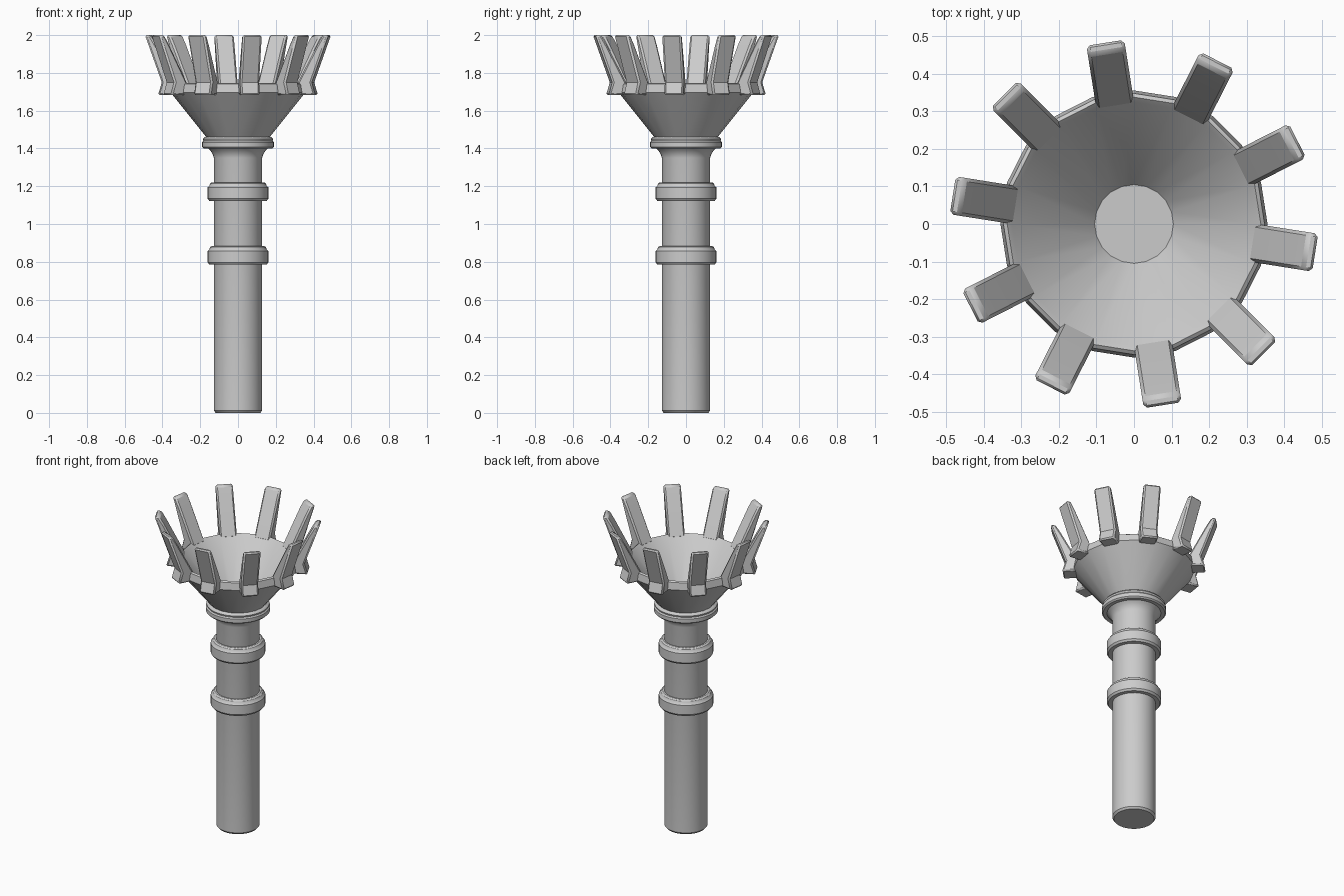
import bpy, bmesh
from math import cos, sin, pi, radians

if "Cube" in bpy.data.objects:
    bpy.data.objects.remove(bpy.data.objects["Cube"])


def finish(name, bm, angle):
    bmesh.ops.recalc_face_normals(bm, faces=bm.faces)
    me = bpy.data.meshes.new(name)
    bm.to_mesh(me)
    bm.free()
    ob = bpy.data.objects.new(name, me)
    bpy.context.collection.objects.link(ob)
    bpy.ops.object.select_all(action='DESELECT')
    ob.select_set(True)
    bpy.context.view_layer.objects.active = ob
    bpy.ops.object.shade_smooth_by_angle(angle=radians(angle))
    return ob


def lathe(name, profile, sides, angle=35, closed=False):
    """Revolve (radius, z) points; open profiles get end caps."""
    bm = bmesh.new()
    rings = [[bm.verts.new((r * cos(2 * pi * i / sides), r * sin(2 * pi * i / sides), z))
              for i in range(sides)] for r, z in profile]
    pairs = list(zip(rings, rings[1:]))
    if closed:
        pairs.append((rings[-1], rings[0]))
    else:
        bm.faces.new(rings[0])
        bm.faces.new(rings[-1])
    for a, b in pairs:
        for i in range(sides):
            j = (i + 1) % sides
            bm.faces.new((a[i], a[j], b[j], b[i]))
    return finish(name, bm, angle)


# Handle with flared neck
lathe("handle", [(0.118, 0), (0.128, 0.012), (0.128, 1.35), (0.134, 1.37),
                 (0.147, 1.39), (0.165, 1.405), (0.165, 1.45)], 40)

# Two grip rings
for name, z in (("lower_ring", 0.785), ("upper_ring", 1.122)):
    lathe(name, [(0.12, z), (0.152, z), (0.161, z + 0.012), (0.161, z + 0.072),
                 (0.152, z + 0.08), (0.148, z + 0.092), (0.138, z + 0.099),
                 (0.12, z + 0.099)], 40, closed=True)

# Collar under the cup
lathe("collar", [(0.12, 1.40), (0.182, 1.40), (0.19, 1.408), (0.19, 1.432),
                 (0.183, 1.44), (0.186, 1.45), (0.178, 1.459), (0.16, 1.464),
                 (0.12, 1.464)], 40, closed=True)

# Faceted hollow cup
lathe("cup", [(0.155, 1.445), (0.168, 1.46), (0.348, 1.685), (0.356, 1.695),
              (0.348, 1.74), (0.338, 1.747), (0.325, 1.735), (0.105, 1.472)], 20, angle=15)

# Ten prongs on alternate cup facets: side outline (radius, z) given a width
outline = [(0.32, 1.735), (0.43, 1.945), (0.462, 2.0), (0.492, 2.0),
           (0.402, 1.75), (0.422, 1.682), (0.335, 1.682)]
bm = bmesh.new()
for k in range(10):
    a = radians(-9 + 36 * k)
    sides = [[bm.verts.new((r * cos(a) - w * sin(a), r * sin(a) + w * cos(a), z))
              for r, z in outline] for w in (-0.051, 0.051)]
    bm.faces.new(sides[0])
    bm.faces.new(sides[1])
    n = len(outline)
    for i in range(n):
        j = (i + 1) % n
        bm.faces.new((sides[0][i], sides[0][j], sides[1][j], sides[1][i]))
prongs = finish("prongs", bm, 30)
bevel = prongs.modifiers.new("chamfer", 'BEVEL')
bevel.width = 0.009
bevel.segments = 1
bevel.limit_method = 'ANGLE'
bevel.angle_limit = radians(50)
